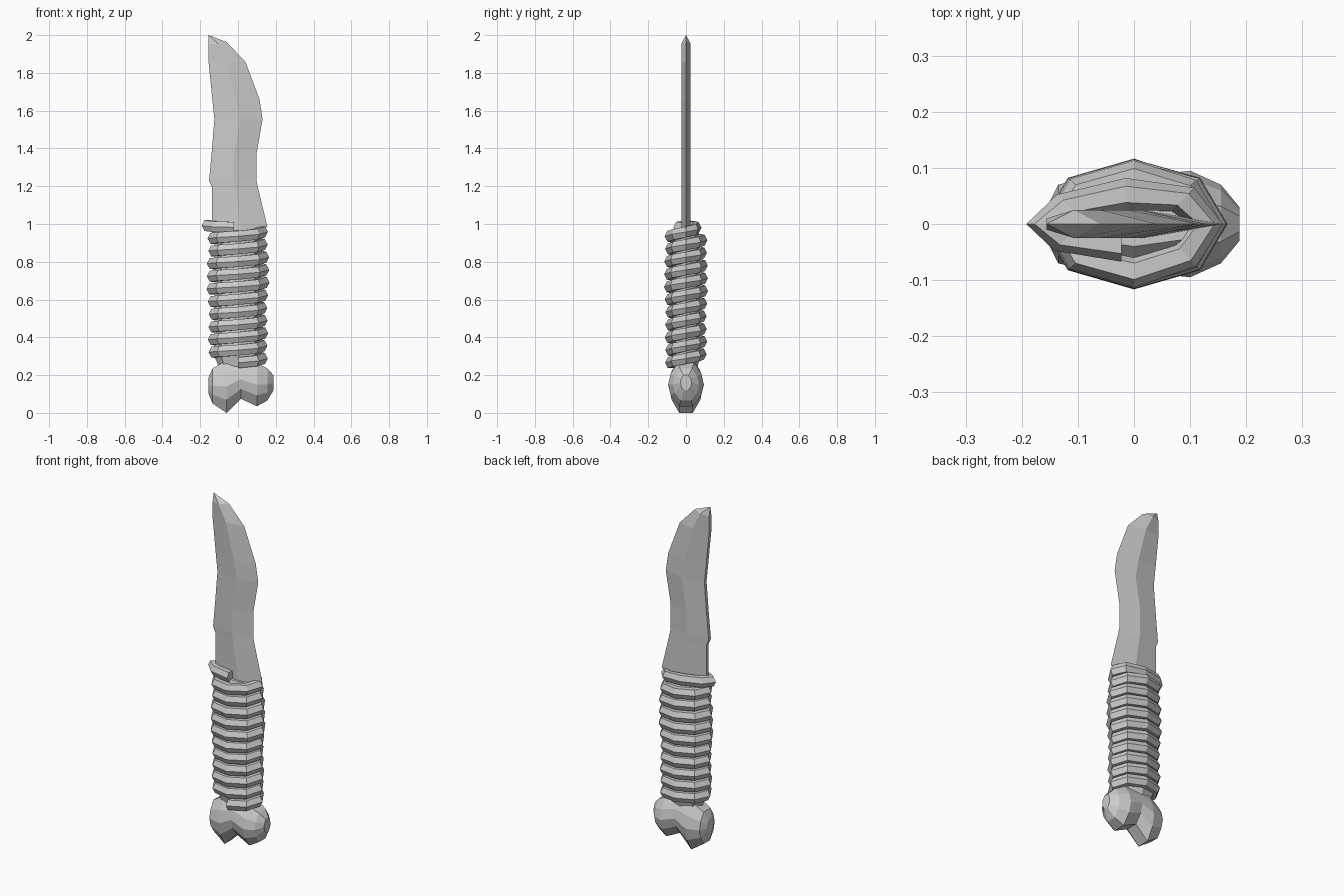
import bpy, bmesh, random
from math import sin, cos, pi, radians

if "Cube" in bpy.data.objects:
    bpy.data.objects.remove(bpy.data.objects["Cube"])

random.seed(4)


def loft(name, rings, tip=None):
    """Skin a list of equal-length rings; cap both ends (or finish in a tip)."""
    bm = bmesh.new()
    rows = [[bm.verts.new(p) for p in ring] for ring in rings]
    n = len(rows[0])
    for a, b in zip(rows, rows[1:]):
        for i in range(n):
            j = (i + 1) % n
            bm.faces.new((a[i], a[j], b[j], b[i]))
    bm.faces.new(rows[-1])
    if tip:
        t = bm.verts.new(tip)
        for i in range(n):
            bm.faces.new((rows[0][i], rows[0][(i + 1) % n], t))
    else:
        bm.faces.new(rows[0])
    bmesh.ops.recalc_face_normals(bm, faces=bm.faces)
    me = bpy.data.meshes.new(name)
    bm.to_mesh(me)
    bm.free()
    ob = bpy.data.objects.new(name, me)
    bpy.context.collection.objects.link(ob)
    return ob


# Blade: spine, ridge and cutting edge (x, z) at each station
stations = [
    ((-.156, 1.95), (-.107, 1.955), (-.06, 1.963)),
    ((-.156, 1.86), (-.06, 1.86), (.04, 1.857)),
    ((-.137, 1.67), (-.01, 1.66), (.114, 1.66)),
    ((-.125, 1.555), (.01, 1.555), (.13, 1.555)),
    ((-.14, 1.37), (-.02, 1.37), (.098, 1.37)),
    ((-.153, 1.23), (-.02, 1.23), (.098, 1.23)),
    ((-.138, 1.195), (-.015, 1.195), (.105, 1.195)),
    ((-.138, .94), (.02, .94), (.156, .985)),
]
loft("blade", [[(s[0], -.01, s[1]), (r[0], -.025, r[1]), (e[0], 0, e[1]),
                (r[0], .025, r[1]), (s[0], .01, s[1])] for s, r, e in stations],
     tip=(-.156, 0, 2.0))

# Grip core under the wrapping, narrowing to the neck of the bone
core = [(.15, .10, .06), (.24, .10, .06), (.30, .125, .075), (.93, .125, .075), (.965, .12, .04)]
loft("grip_core", [[(rx * cos(k * pi / 4), ry * sin(k * pi / 4), z) for k in range(8)]
                   for z, rx, ry in core])

# Cord wrapping: an eight-sided helix that tightens around the blade at the top
rings = []
first, last = -2, 86
wobble = [random.uniform(-.007, .007) for _ in range(14)]
for k in range(first, last + 1):
    a = k * pi / 4
    z = .288 + .067 * k / 8 + .006 * sin(a)
    t = max(0, (k - 78) / 6)                     # 0..1 over the last turn
    t = min(t, 1)
    grow = wobble[(k + 6) // 8]
    rx = .132 + grow + .012 * t
    ry = .084 + grow * .6 - .044 * t
    dx = -.022 * t
    if k > 84:                                   # loose end drops at the front
        z -= .01 * (k - 84)
    cx, cy = rx * cos(a) + dx, ry * sin(a)
    nx, ny = cos(a), sin(a)
    rings.append([(cx + .029 * cos(q) * nx, cy + .029 * cos(q) * ny, z + .033 * sin(q))
                  for q in (radians(60 * i) for i in range(6))])
loft("cord_wrap", rings)

# Bone pommel: two knobs with a notch between, skinned from side to side
# x, bottom z, top z, half width
knobs = [
    (-.155, .10, .19, .03), (-.135, .05, .235, .07), (-.06, .00, .28, .09),
    (.015, .075, .28, .085), (.10, .035, .265, .095), (.155, .065, .235, .07),
    (.188, .12, .20, .03),
]
half = [(.45, 1), (.85, .75), (1, .5), (.85, .25), (.4, 0)]
prof = half + [(-y, h) for y, h in reversed(half)]
loft("bone_pommel", [[(x, w * y, lo + (hi - lo) * h) for y, h in prof]
                     for x, lo, hi, w in knobs])
